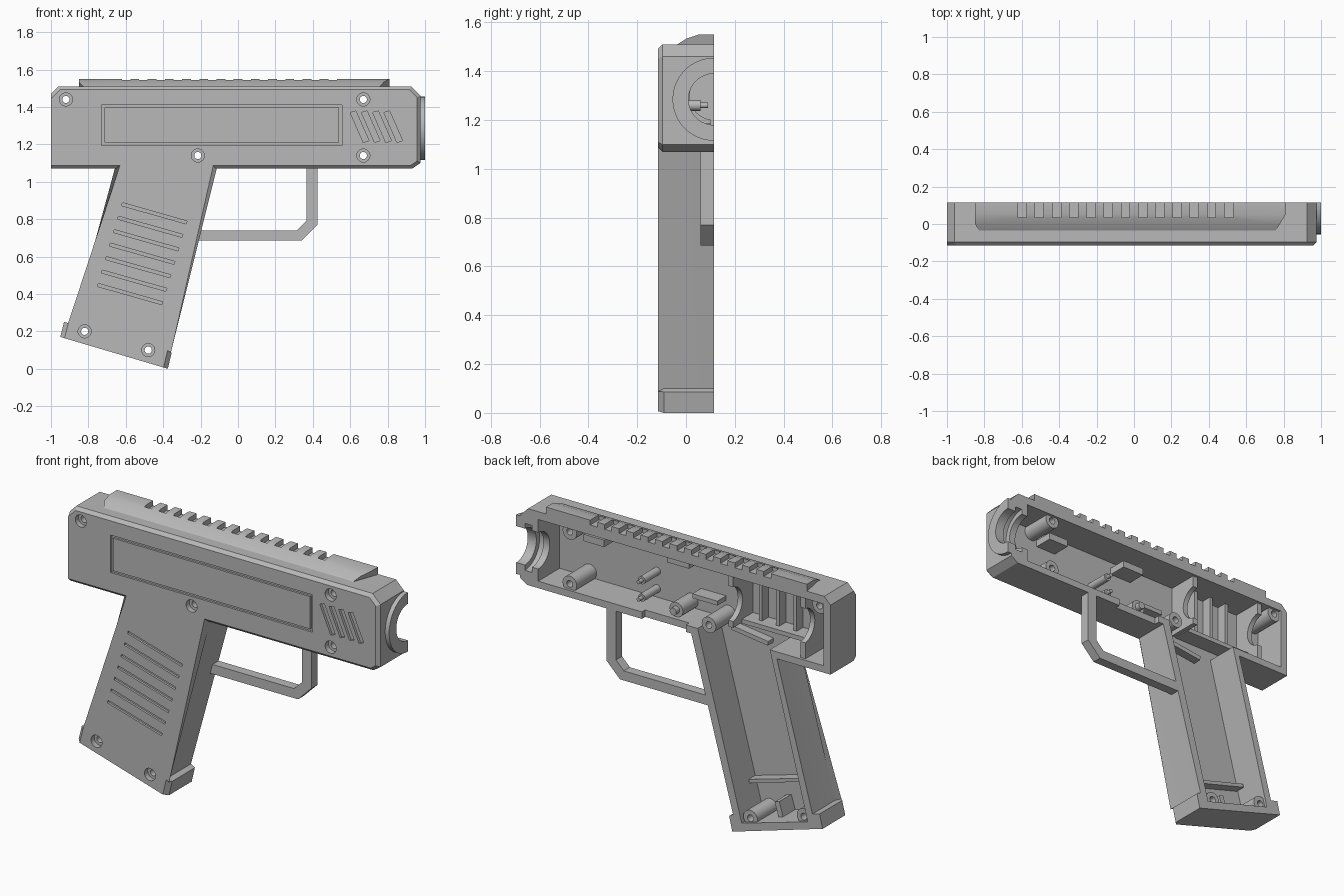
import bpy, bmesh, math
from mathutils import Matrix

if "Cube" in bpy.data.objects:
    bpy.data.objects.remove(bpy.data.objects["Cube"])

grey = bpy.data.materials.new("grey plastic")
grey.use_nodes = True
GREY = (0.48, 0.48, 0.48, 1)
grey.diffuse_color = GREY
grey.node_tree.nodes["Principled BSDF"].inputs["Base Color"].default_value = GREY

FACE, INNER, SPLIT = -0.115, -0.08, 0.115   # outer face, cavity floor, open plane
BORE_Z = 1.285


def prism(bm, pts, y0, y1, chamfer=0, rule=None):
    """Extrude an x-z outline along y, optionally chamfering its outer rim."""
    a = [bm.verts.new((x, y0, z)) for x, z in pts]
    b = [bm.verts.new((x, y1, z)) for x, z in pts]
    rim = bm.faces.new(a)
    bm.faces.new(b[::-1])
    for i in range(len(pts)):
        j = (i + 1) % len(pts)
        bm.faces.new((a[j], a[i], b[i], b[j]))
    if chamfer:
        edges = [e for e in rim.edges if rule(e.verts[0].co, e.verts[1].co)]
        bmesh.ops.bevel(bm, geom=edges, offset=chamfer, segments=1, affect='EDGES')


def box(bm, x0, x1, y0, y1, z0, z1):
    prism(bm, [(x0, z0), (x1, z0), (x1, z1), (x0, z1)], y0, y1)


def bar(bm, p, q, width, y0, y1):
    """Slanted strip of constant width from p to q."""
    dx, dz = q[0] - p[0], q[1] - p[1]
    k = width / 2 / math.hypot(dx, dz)
    nx, nz = -dz * k, dx * k
    prism(bm, [(p[0] - nx, p[1] - nz), (q[0] - nx, q[1] - nz),
               (q[0] + nx, q[1] + nz), (p[0] + nx, p[1] + nz)], y0, y1)


def rod(bm, centre, radius, length, axis, segments=32):
    turn = Matrix.Rotation(math.pi / 2, 4, 'X' if axis == 'Y' else 'Y')
    bmesh.ops.create_cone(bm, cap_ends=True, segments=segments, radius1=radius, radius2=radius,
                          depth=length, matrix=Matrix.Translation(centre) @ turn)


def rod_y(bm, x, z, radius, y0, y1):
    rod(bm, (x, (y0 + y1) / 2, z), radius, y1 - y0, 'Y')


def rod_x(bm, x0, x1, z, radius):
    rod(bm, ((x0 + x1) / 2, SPLIT, z), radius, x1 - x0, 'X', 64)


def make(name, build):
    bm = bmesh.new()
    build(bm)
    bmesh.ops.recalc_face_normals(bm, faces=bm.faces)
    mesh = bpy.data.meshes.new(name)
    bm.to_mesh(mesh)
    bm.free()
    mesh.materials.append(grey)
    obj = bpy.data.objects.new(name, mesh)
    bpy.context.collection.objects.link(obj)
    return obj


def combine(obj, other, operation='DIFFERENCE'):
    mod = obj.modifiers.new("cut", 'BOOLEAN')
    mod.object, mod.operation, mod.solver = other, operation, 'EXACT'
    bpy.context.view_layer.objects.active = obj
    bpy.ops.object.modifier_apply(modifier=mod.name)


# Outer shell: barrel housing joined to the raked grip
body_outline = [(-1, 1.07), (0.93, 1.07), (0.975, 1.1), (0.975, 1.46),
                (0.925, 1.51), (-0.96, 1.51), (-1, 1.47)]
grip_outline = [(-0.645, 1.12), (-0.10, 1.12), (-0.38, 0.1), (-0.355, 0.085),
                (-0.375, 0.0), (-0.95, 0.17), (-0.93, 0.25), (-0.885, 0.238)]
shell = make("half_shell", lambda bm: prism(
    bm, body_outline, FACE, SPLIT, 0.018, lambda a, b: a.x + b.x > -1.99))
grip = make("grip", lambda bm: prism(
    bm, grip_outline, FACE, SPLIT, 0.024, lambda a, b: abs(a.z - b.z) > abs(a.x - b.x)))
combine(shell, grip, 'UNION')

# Cutters
SCREWS = [(-0.92, 1.44), (0.67, 1.44), (0.67, 1.14), (-0.215, 1.14), (-0.82, 0.2), (-0.48, 0.1)]


def screw_holes(bm):
    for x, z in SCREWS:
        rod_y(bm, x, z, 0.019, -0.3, 0.3)


def counterbores(bm):
    for x, z in SCREWS:
        rod_y(bm, x, z, 0.035, -0.3, FACE + 0.03)


def surface_grooves(bm):
    # side vents
    for i in range(4):
        s = 0.06 * i
        prism(bm, [(0.60 + s, 1.37), (0.67 + s, 1.21), (0.70 + s, 1.22), (0.63 + s, 1.378)],
              -0.3, FACE + 0.015)
    # grip lines
    for i in range(7):
        x, z = -0.62 - 0.0215 * i, 0.88 - 0.072 * i
        bar(bm, (x, z), (x + 0.345, z - 0.098), 0.016, -0.3, FACE + 0.012)


def panel_outer(bm):
    box(bm, -0.73, 0.555, -0.3, FACE + 0.012, 1.195, 1.41)


def panel_inner(bm):
    box(bm, -0.715, 0.54, -0.4, 0, 1.209, 1.396)


holes = make("hole_cutter", screw_holes)
bores = make("counterbore_cutter", counterbores)
grooves = make("groove_cutter", surface_grooves)
frame = make("frame_cutter", panel_outer)
frame_core = make("frame_core", panel_inner)
combine(frame, frame_core)
body_cavity = make("body_cavity", lambda bm: box(bm, -0.955, 0.86, INNER, 0.3, 1.11, 1.465))
grip_cavity = make("grip_cavity", lambda bm: prism(
    bm, [(-0.59, 1.2), (-0.13, 1.2), (-0.435, 0.065), (-0.855, 0.185)], INNER, 0.3))
trigger_gap = make("trigger_gap", lambda bm: box(bm, -0.08, 0.2, 0.085, 0.3, 1.0, 1.15))
bore = make("bore_cutter", lambda bm: rod_x(bm, 0.8, 1.1, BORE_Z, 0.105))
bore_groove = make("bore_groove", lambda bm: rod_x(bm, 0.9, 0.945, BORE_Z, 0.135))
open_half = make("open_half", lambda bm: box(bm, -2, 2, SPLIT, 1, -1, 3))

# Screw posts inside the shell
posts = make("screw_posts", lambda bm: [rod_y(bm, x, z, 0.045, FACE + 0.012, 0.1)
                                        for x, z in SCREWS])
for cutter in (body_cavity, grip_cavity, bores, holes, grooves, frame,
               trigger_gap, bore, bore_groove):
    combine(shell, cutter)
for cutter in (bores, holes):
    combine(posts, cutter)

# Muzzle ring, halved at the open plane
muzzle = make("muzzle_ring", lambda bm: rod_x(bm, 0.96, 1.0, BORE_Z, 0.17))
for cutter in (bore, open_half):
    combine(muzzle, cutter)


# Top rail with a sloped side and cross slots
def rail_shape(bm):
    rows = [(-0.05, 1.5, -0.82, 0.75), (0.0, 1.533, -0.85, 0.78), (0.05, 1.55, -0.85, 0.81),
            (SPLIT, 1.55, -0.85, 0.81), (SPLIT, 1.5, -0.85, 0.81)]
    a = [bm.verts.new((r[2], r[0], r[1])) for r in rows]
    b = [bm.verts.new((r[3], r[0], r[1])) for r in rows]
    bm.faces.new(a)
    bm.faces.new(b[::-1])
    for i in range(len(rows)):
        j = (i + 1) % len(rows)
        bm.faces.new((a[i], a[j], b[j], b[i]))


def rail_slots(bm):
    for i in range(13):
        x = -0.62 + 0.092 * i
        box(bm, x, x + 0.045, 0.035, 0.3, 1.522, 1.7)


rail = make("top_rail", rail_shape)
slots = make("slot_cutter", rail_slots)
combine(rail, slots)

# Trigger guard
guard = make("trigger_guard", lambda bm: prism(
    bm, [(0.425, 1.09), (0.425, 0.77), (0.34, 0.685), (-0.235, 0.685),
         (-0.22, 0.74), (0.315, 0.74), (0.365, 0.79), (0.365, 1.09)], 0.06, SPLIT))


# Bulkheads with a round cradle, in the rear of the housing
def bulkhead_shape(bm):
    box(bm, -0.37, -0.34, INNER - 0.01, 0.1, 1.165, 1.475)
    box(bm, -0.83, -0.80, INNER - 0.01, 0.1, 1.1, 1.475)


bulkheads = make("bulkheads", bulkhead_shape)
cradle = make("cradle_cutter", lambda bm: rod_x(bm, -0.9, -0.3, 1.3, 0.1))
combine(bulkheads, cradle)


# Ribs, brackets and locating pins on the inner wall
def rib_shape(bm):
    low = INNER - 0.01
    box(bm, -0.81, -0.36, low, 0.02, 1.16, 1.185)
    for x in (-0.47, -0.58, -0.69):
        box(bm, x, x + 0.02, low, -0.02, 1.18, 1.47)
    box(bm, -0.2, -0.04, low, 0.0, 1.21, 1.235)
    box(bm, -0.04, 0.1, low, 0.03, 1.39, 1.43)
    box(bm, 0.5, 0.63, low, 0.03, 1.37, 1.41)
    bar(bm, (-0.5, 1.06), (-0.27, 1.09), 0.025, low, -0.03)
    bar(bm, (-0.8, 0.36), (-0.38, 0.24), 0.02, low, -0.02)
    bar(bm, (-0.63, 0.1), (-0.6, 0.2), 0.03, low, 0.03)


def pin_shape(bm):
    for x, z, r in ((0.24, 1.26, 0.022), (0.24, 1.16, 0.022), (0.02, 1.15, 0.042)):
        rod_y(bm, x, z, r, INNER - 0.01, 0.06)
        rod_y(bm, x, z, r * 0.5, 0.05, 0.09)


ribs = make("inner_ribs", rib_shape)
pins = make("locating_pins", pin_shape)

# Remove the helpers and shade the finished parts
for helper in (grip, holes, bores, grooves, frame, frame_core, body_cavity, grip_cavity,
               trigger_gap, bore, bore_groove, open_half, slots, cradle):
    bpy.data.objects.remove(helper)
bpy.ops.object.select_all(action='DESELECT')
for part in (shell, posts, muzzle, rail, guard, bulkheads, ribs, pins):
    part.select_set(True)
bpy.context.view_layer.objects.active = shell
bpy.ops.object.shade_smooth_by_angle(angle=math.radians(25))
